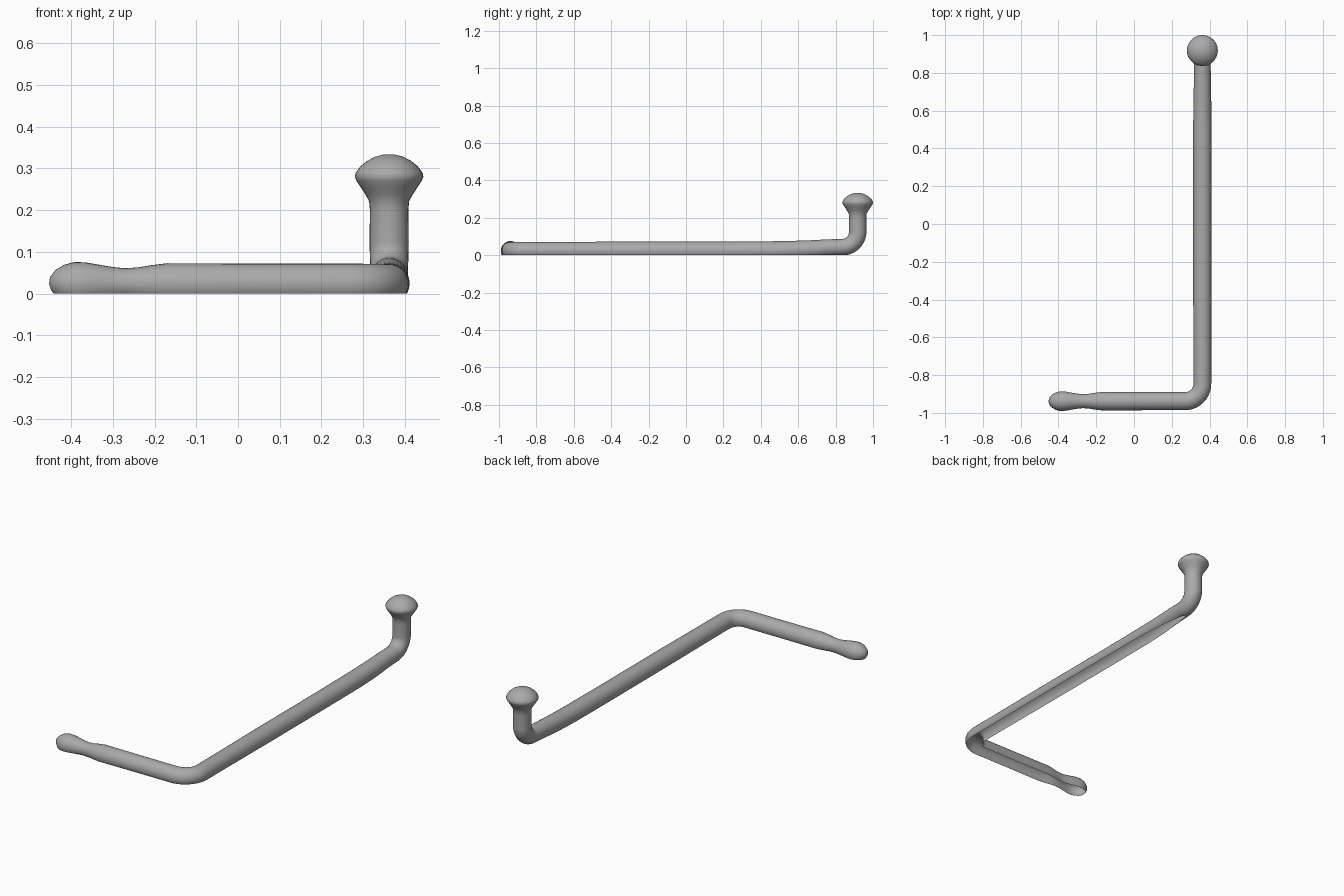
import bpy
import bmesh
from math import pi, sin, cos
from mathutils import Vector

cube = bpy.data.objects.get("Cube")
if cube:
    bpy.data.objects.remove(cube, do_unlink=True)

SIDES = 28
ROD_X, ARM_Y, POST_Y = 0.362, -0.938, 0.918

grey = bpy.data.materials.new("plain grey")
grey.use_nodes = True
grey.diffuse_color = (0.4, 0.4, 0.4, 1)
bsdf = grey.node_tree.nodes["Principled BSDF"]
bsdf.inputs["Base Color"].default_value = (0.4, 0.4, 0.4, 1)


def bend(start, corner, end, r0, r1, steps=10):
    """Rounded corner as centre points with radii."""
    a, c, b = Vector(start), Vector(corner), Vector(end)
    for i in range(steps + 1):
        t = i / steps * pi / 2
        p = c + (a - c) * (1 - sin(t)) + (b - c) * (1 - cos(t))
        yield p, r0 + (r1 - r0) * i / steps


path = []

# Bulbous tip, pinched neck and short arm: x, z, radius
for x, z, r in [(-0.45, 0.016, 0.008), (-0.444, 0.018, 0.023), (-0.432, 0.021, 0.036),
                (-0.412, 0.023, 0.047), (-0.39, 0.024, 0.052), (-0.365, 0.024, 0.051),
                (-0.33, 0.024, 0.045), (-0.3, 0.024, 0.04), (-0.27, 0.024, 0.037),
                (-0.24, 0.024, 0.039), (-0.21, 0.024, 0.044), (-0.17, 0.024, 0.049),
                (0.05, 0.024, 0.048)]:
    path.append((Vector((x, ARM_Y, z)), r))

# Flat corner into the long rod
path += bend((0.27, ARM_Y, 0.024), (ROD_X, ARM_Y, 0.024), (ROD_X, -0.845, 0.024), 0.048, 0.047)

# Long rod, lifting gently toward the post: y, z, radius
for y, z, r in [(-0.7, 0.024, 0.047), (-0.3, 0.024, 0.049), (0.2, 0.024, 0.049),
                (0.5, 0.026, 0.049), (0.65, 0.032, 0.047), (0.76, 0.04, 0.045)]:
    path.append((Vector((ROD_X, y, z)), r))

# Upright bend into the post
path += bend((ROD_X, 0.835, 0.043), (ROD_X, POST_Y, 0.043), (ROD_X, POST_Y, 0.125), 0.044, 0.047)

# Post and mushroom knob: z, radius
for z, r in [(0.2, 0.046), (0.222, 0.048), (0.238, 0.057), (0.255, 0.068), (0.27, 0.078),
             (0.28, 0.082), (0.29, 0.08), (0.305, 0.069), (0.318, 0.053), (0.328, 0.034),
             (0.333, 0.015)]:
    path.append((Vector((ROD_X, POST_Y, z)), r))

# Sweep rings along the path, carrying the frame from ring to ring
bm = bmesh.new()
rings = []
normal = Vector((0, 0, 1))
for i, (p, r) in enumerate(path):
    before, after = path[max(i - 1, 0)][0], path[min(i + 1, len(path) - 1)][0]
    tangent = (after - before).normalized()
    normal = (normal - tangent * normal.dot(tangent)).normalized()
    side = tangent.cross(normal)
    rings.append([bm.verts.new(p + r * (normal * cos(a) + side * sin(a)))
                  for a in (2 * pi * k / SIDES for k in range(SIDES))])
for a, b in zip(rings, rings[1:]):
    for k in range(SIDES):
        n = (k + 1) % SIDES
        bm.faces.new((a[k], a[n], b[n], b[k]))
for ring in (rings[0], rings[-1]):
    bm.faces.new(ring)
bmesh.ops.recalc_face_normals(bm, faces=bm.faces)

# Open the underside along the ground plane
bmesh.ops.bisect_plane(bm, geom=bm.verts[:] + bm.edges[:] + bm.faces[:],
                       plane_co=(0, 0, 0), plane_no=(0, 0, 1), clear_inner=True)

mesh = bpy.data.meshes.new("bent_rod_with_knob")
bm.to_mesh(mesh)
bm.free()
mesh.materials.append(grey)
rod = bpy.data.objects.new("bent_rod_with_knob", mesh)
bpy.context.collection.objects.link(rod)
bpy.context.view_layer.objects.active = rod
rod.select_set(True)
bpy.ops.object.shade_smooth_by_angle(angle=pi / 3)
